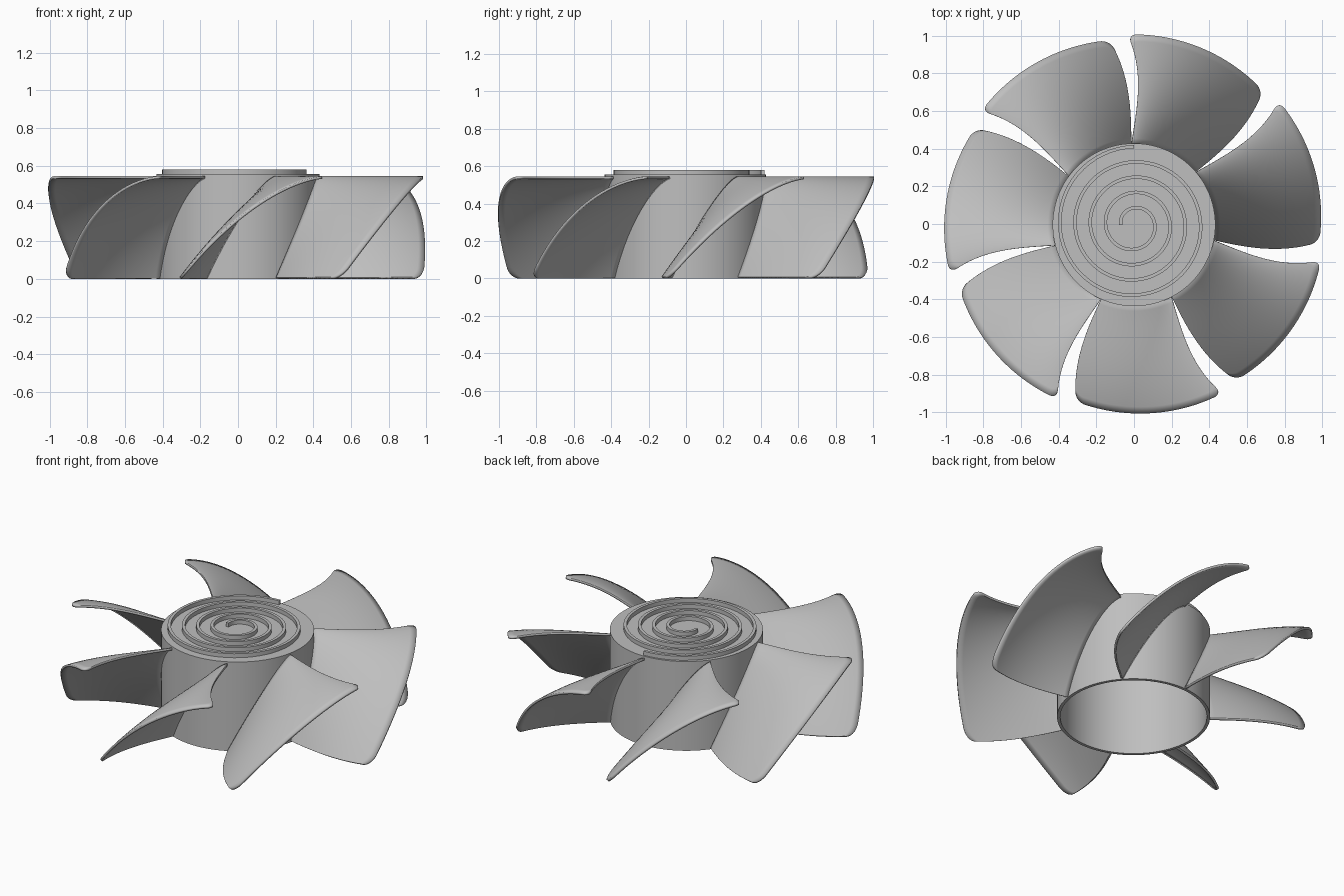
import bpy, bmesh, math

cube = bpy.data.objects.get("Cube")
if cube:
    bpy.data.objects.remove(cube, do_unlink=True)

GREY = (0.52, 0.52, 0.52, 1)
grey = bpy.data.materials.new("plain grey")
grey.use_nodes = True
grey.diffuse_color = GREY
grey.node_tree.nodes["Principled BSDF"].inputs["Base Color"].default_value = GREY

BLADES = 7
HUB_R, HUB_TOP = 0.432, 0.556
CENTRE_Y = -0.004


def add_object(name, bm):
    mesh = bpy.data.meshes.new(name)
    bmesh.ops.recalc_face_normals(bm, faces=bm.faces)
    bm.to_mesh(mesh)
    bm.free()
    mesh.materials.append(grey)
    obj = bpy.data.objects.new(name, mesh)
    obj.location.y = CENTRE_Y
    bpy.context.collection.objects.link(obj)
    return obj


def smooth(obj):
    bpy.ops.object.select_all(action='DESELECT')
    obj.select_set(True)
    bpy.context.view_layer.objects.active = obj
    bpy.ops.object.shade_smooth_by_angle(angle=math.radians(35))


def grid_faces(bm, rows):
    for a, b in zip(rows, rows[1:]):
        for i in range(len(a) - 1):
            bm.faces.new((a[i], a[i + 1], b[i + 1], b[i]))


# Hub: a thin-walled cup, open underneath
def make_hub():
    inner = HUB_R - 0.018
    profile = [(0, HUB_TOP - 0.02), (inner, HUB_TOP - 0.02), (inner, 0),
               (HUB_R, 0), (HUB_R, HUB_TOP), (0, HUB_TOP)]
    bm = bmesh.new()
    verts = [bm.verts.new((r, 0, z)) for r, z in profile]
    edges = [bm.edges.new(pair) for pair in zip(verts, verts[1:])]
    bmesh.ops.spin(bm, geom=verts + edges, cent=(0, 0, 0), axis=(0, 0, 1),
                   angle=math.tau, steps=96)
    bmesh.ops.remove_doubles(bm, verts=bm.verts, dist=1e-4)
    smooth(add_object("hub", bm))


# Raised spiral ridge on the hub cap
def make_spiral(turns=4.25, start=0.07, pitch=0.081, half=0.009):
    bm = bmesh.new()
    steps = 260
    rows = []
    for k in range(steps + 1):
        t = turns * k / steps
        a = math.pi - math.tau * t
        r = start + pitch * t
        section = [(r - half, HUB_TOP - 0.005), (r - half, 0.581),
                   (r + half, 0.581), (r + half, HUB_TOP - 0.005)]
        ring = [bm.verts.new((p * math.cos(a), p * math.sin(a), z)) for p, z in section]
        rows.append(ring + ring[:1])
    grid_faces(bm, rows)
    for end in (rows[0], rows[-1]):
        bm.faces.new(end[:4])
    smooth(add_object("spiral_ridge", bm))


# Blade surface: v runs from the bottom edge to the top edge
def blade_point(u, v, turn):
    corner, cut = 0.06, 0.045
    edge = min(v, 1 - v)
    tip = 0.985 + 0.045 * v - 0.02 * v * v
    if edge < corner:
        tip -= cut * (1 - math.sqrt(1 - (1 - edge / corner) ** 2))
    root = HUB_R - 0.01
    r = root + (tip - root) * u
    s = (r - HUB_R) / (1 - HUB_R)
    low = 41.3 - 4 * s + 9.5 * s * s
    high = 91.8 - 14 * s + 14 * s * s
    a = math.radians(low + (high - low) * v) + turn
    bend = 1.45 + 0.3 * s
    z = 0.004 + 0.535 * (1 - (1 - v) ** bend)
    return r * math.cos(a), r * math.sin(a), z


def make_blade(index):
    bm = bmesh.new()
    turn = math.tau * index / BLADES
    n_u, n_v = 16, 40
    rows = []
    for j in range(n_v + 1):
        v = (1 - math.cos(math.pi * j / n_v)) / 2
        rows.append([bm.verts.new(blade_point(i / n_u, v, turn)) for i in range(n_u + 1)])
    grid_faces(bm, rows)
    obj = add_object(f"blade_{index + 1}", bm)
    smooth(obj)
    solid = obj.modifiers.new("thickness", 'SOLIDIFY')
    solid.thickness = 0.014
    solid.offset = 0
    # Keep the rim crisp after thickening
    obj.modifiers.move(len(obj.modifiers) - 1, 0)


make_hub()
make_spiral()
for i in range(BLADES):
    make_blade(i)
